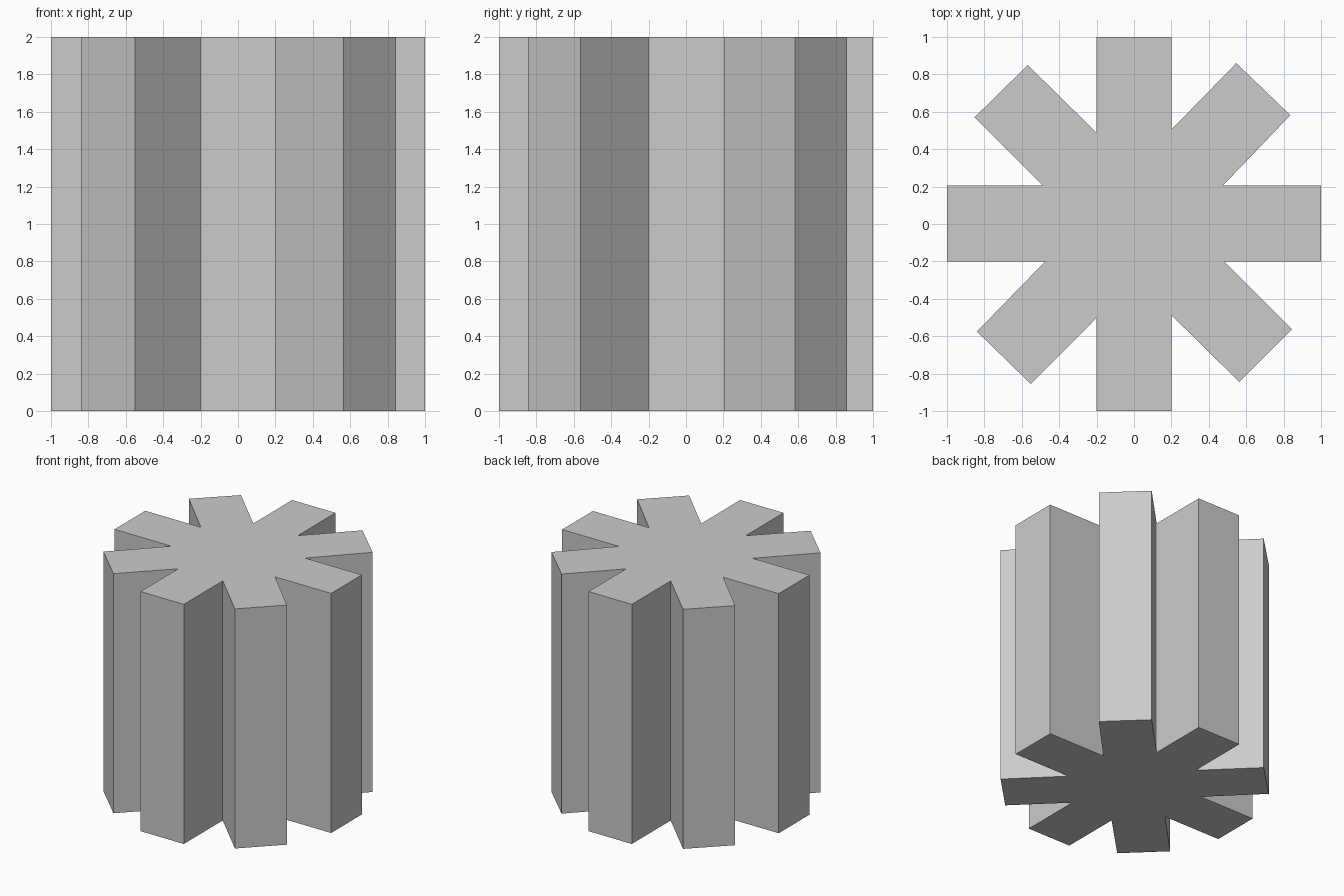
import bpy, bmesh

if "Cube" in bpy.data.objects:
    bpy.data.objects.remove(bpy.data.objects["Cube"])

# Eight-armed star outline, clockwise from the back arm (diagonal arms are slightly uneven)
outline = [
    (-0.2, 1), (0.2, 1), (0.2, 0.505),
    (0.547, 0.86), (0.836, 0.582), (0.475, 0.205),
    (1, 0.205), (1, -0.2), (0.482, -0.2),
    (0.845, -0.563), (0.563, -0.845), (0.2, -0.487),
    (0.2, -1), (-0.2, -1), (-0.2, -0.502),
    (-0.552, -0.855), (-0.84, -0.575), (-0.475, -0.2),
    (-1, -0.2), (-1, 0.205), (-0.487, 0.205),
    (-0.853, 0.57), (-0.568, 0.85), (-0.2, 0.488),
]

# Extrude the outline into a straight column
bm = bmesh.new()
base = bm.faces.new([bm.verts.new((x, y, 0)) for x, y in outline])
top = bmesh.ops.extrude_face_region(bm, geom=[base], use_keep_orig=True)
verts = [g for g in top["geom"] if isinstance(g, bmesh.types.BMVert)]
bmesh.ops.translate(bm, verts=verts, vec=(0, 0, 2))
bmesh.ops.recalc_face_normals(bm, faces=bm.faces)

mesh = bpy.data.meshes.new("star_column")
bm.to_mesh(mesh)
bm.free()
bpy.context.collection.objects.link(bpy.data.objects.new("star_column", mesh))
